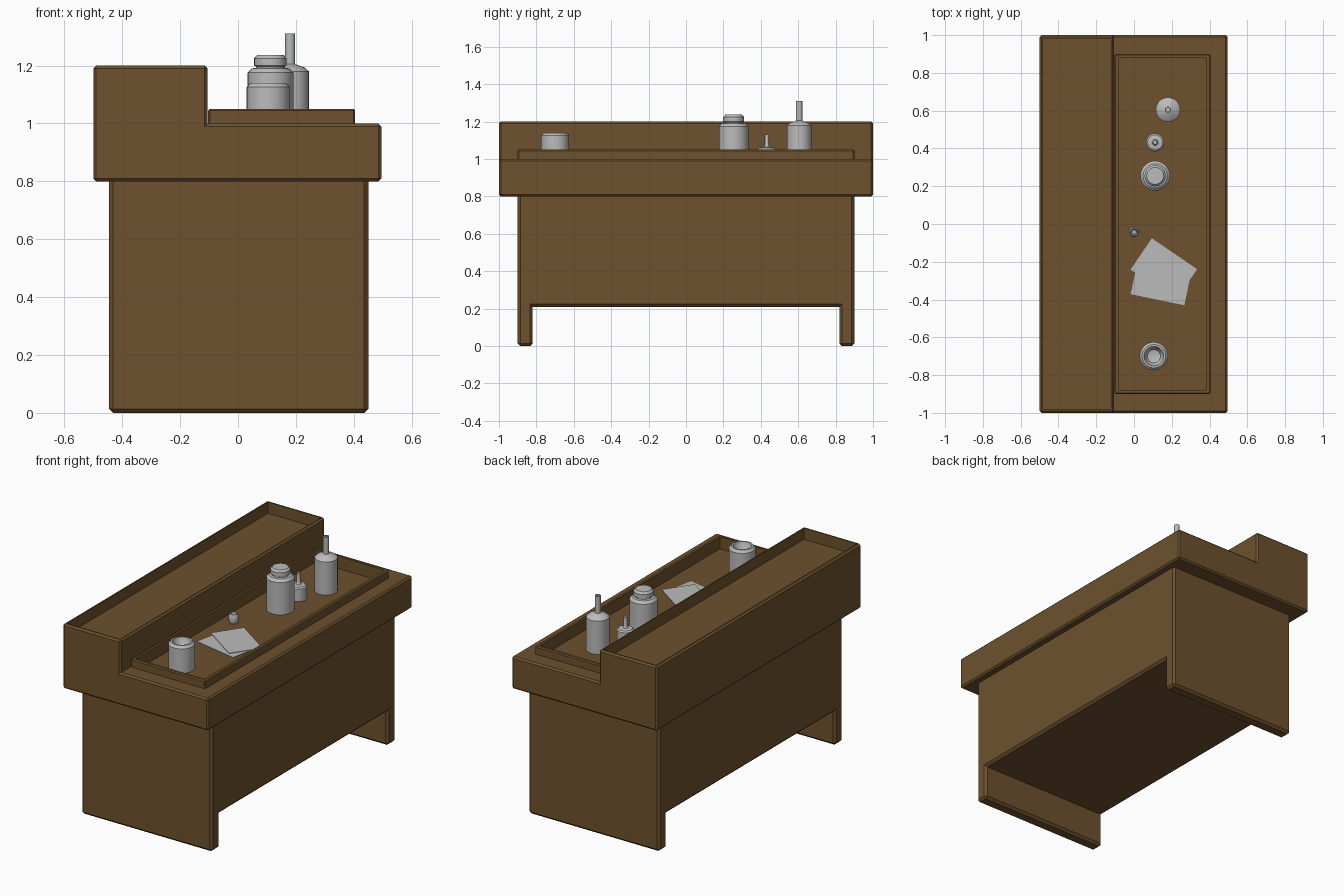
import bpy, bmesh, math
from mathutils import Matrix, Vector

if "Cube" in bpy.data.objects:
    bpy.data.objects.remove(bpy.data.objects["Cube"])


def material(name, col):
    m = bpy.data.materials.new(name)
    m.diffuse_color = (*col, 1)
    m.use_nodes = True
    m.node_tree.nodes["Principled BSDF"].inputs["Base Color"].default_value = m.diffuse_color
    return m


WOOD = material("brown wood", (0.155, 0.083, 0.027))
GREY = material("light grey", (0.5, 0.5, 0.5))
FLOOR = 0.975  # floor of the sunken tray


def finish(name, bm, mat, smooth=False):
    bmesh.ops.recalc_face_normals(bm, faces=bm.faces)
    me = bpy.data.meshes.new(name)
    bm.to_mesh(me)
    bm.free()
    me.materials.append(mat)
    ob = bpy.data.objects.new(name, me)
    bpy.context.collection.objects.link(ob)
    if smooth:
        bpy.ops.object.select_all(action='DESELECT')
        ob.select_set(True)
        bpy.context.view_layer.objects.active = ob
        bpy.ops.object.shade_smooth_by_angle(angle=math.radians(35))
    return ob


def prism(points, direction, bevel):
    """Extrude a closed 3D outline and chamfer its convex edges."""
    bm = bmesh.new()
    face = bm.faces.new([bm.verts.new(p) for p in points])
    ext = bmesh.ops.extrude_face_region(bm, geom=[face])["geom"]
    bmesh.ops.translate(bm, vec=direction,
                        verts=[g for g in ext if isinstance(g, bmesh.types.BMVert)])
    bmesh.ops.recalc_face_normals(bm, faces=bm.faces)
    edges = [e for e in bm.edges if e.calc_face_angle_signed(0) > 0.5]
    bmesh.ops.bevel(bm, geom=edges, offset=bevel, segments=1,
                    affect='EDGES', clamp_overlap=True)
    bm.normal_update()
    return bm


def top_face(bm, z):
    return max((f for f in bm.faces
                if f.normal.z > 0.99 and abs(f.calc_center_median().z - z) < 0.005),
               key=lambda f: f.calc_area())


def sink(bm, face, x0, x1, y, z):
    """Inset a top face to a given rectangle, then drop it to height z."""
    c = face.calc_center_median()
    for level in (c.z, z):
        face = bmesh.ops.extrude_discrete_faces(bm, faces=[face])["faces"][0]
        for v in face.verts:
            v.co = (x1 if v.co.x > c.x else x0, y if v.co.y > 0 else -y, level)
        c = face.calc_center_median()


# Lower body with an opening between two end feet
outline = [(-0.9, 0), (-0.82, 0), (-0.82, 0.21), (0.82, 0.21),
           (0.82, 0), (0.9, 0), (0.9, 0.82), (-0.9, 0.82)]
finish("desk_body", prism([(-0.445, y, z) for y, z in outline], Vector((0.895, 0, 0)), 0.014), WOOD)

# Stepped desk top with a recessed upper shelf and a well for the tray
step = [(-0.5, 0.8), (0.495, 0.8), (0.495, 1.0), (-0.105, 1.0), (-0.105, 1.2), (-0.5, 1.2)]
bm = prism([(x, -1, z) for x, z in step], Vector((0, 2, 0)), 0.01)
upper, lower = top_face(bm, 1.2), top_face(bm, 1.0)
sink(bm, upper, -0.482, -0.12, 0.982, 1.13)
sink(bm, lower, -0.09, 0.395, 0.89, 0.96)
finish("desk_top", bm, WOOD)

# Rimmed tray set into the desk top
tray = [(-0.103, -0.9), (0.405, -0.9), (0.405, 0.9), (-0.103, 0.9)]
bm = prism([(x, y, 0.955) for x, y in tray], Vector((0, 0, 0.095)), 0.006)
sink(bm, top_face(bm, 1.05), -0.083, 0.385, 0.88, FLOOR)
finish("tray", bm, WOOD)


def lathe(name, x, y, profile, sides=28):
    """Spin a (radius, height) profile about a vertical axis."""
    bm = bmesh.new()
    verts = [bm.verts.new((r, 0, z)) for r, z in profile]
    edges = [bm.edges.new(p) for p in zip(verts, verts[1:])]
    bmesh.ops.spin(bm, geom=verts + edges, axis=(0, 0, 1), cent=(0, 0, 0),
                   angle=math.tau, steps=sides)
    bmesh.ops.remove_doubles(bm, verts=bm.verts, dist=0.0003)
    bmesh.ops.translate(bm, verts=bm.verts, vec=(x, y, 0))
    return finish(name, bm, GREY, True)


# Vessels standing on the tray
lathe("open_jar", 0.105, -0.7, [
    (0, FLOOR), (0.075, FLOOR), (0.075, 1.125), (0.062, 1.14), (0.052, 1.14),
    (0.047, 1.12), (0.035, 1.10), (0, 1.09)])
lathe("lidded_jar", 0.112, 0.255, [
    (0, FLOOR), (0.079, FLOOR), (0.079, 1.175), (0.064, 1.19), (0.05, 1.192),
    (0.05, 1.197), (0.056, 1.2), (0.056, 1.225), (0.045, 1.237), (0, 1.237)])
lathe("bottle", 0.18, 0.605, [
    (0, FLOOR), (0.065, FLOOR), (0.065, 1.18), (0.05, 1.193), (0.017, 1.205),
    (0.017, 1.31), (0.01, 1.31), (0.01, 1.25), (0, 1.25)])
lathe("stemmed_pot", 0.112, 0.432, [
    (0, FLOOR), (0.048, FLOOR), (0.048, 1.052), (0.04, 1.06), (0.016, 1.064),
    (0.011, 1.075), (0.011, 1.13), (0, 1.132)])
lathe("small_cup", 0, -0.042, [
    (0, FLOOR), (0.023, FLOOR), (0.028, 0.985), (0.028, 1.02), (0.022, 1.032),
    (0.017, 1.032), (0.012, 1.005), (0, 1.0)], 20)

# Two overlapping paper sheets
for name, x, y, ang, z in (("lower_paper", 0.145, -0.303, -11.7, 0.977),
                           ("upper_paper", 0.158, -0.24, -34.3, 0.981)):
    bm = bmesh.new()
    bmesh.ops.create_cube(bm, size=1, matrix=Matrix.Translation((x, y, z))
                          @ Matrix.Rotation(math.radians(ang), 4, 'Z')
                          @ Matrix.Diagonal((0.29, 0.2, 0.003, 1)))
    finish(name, bm, GREY)
